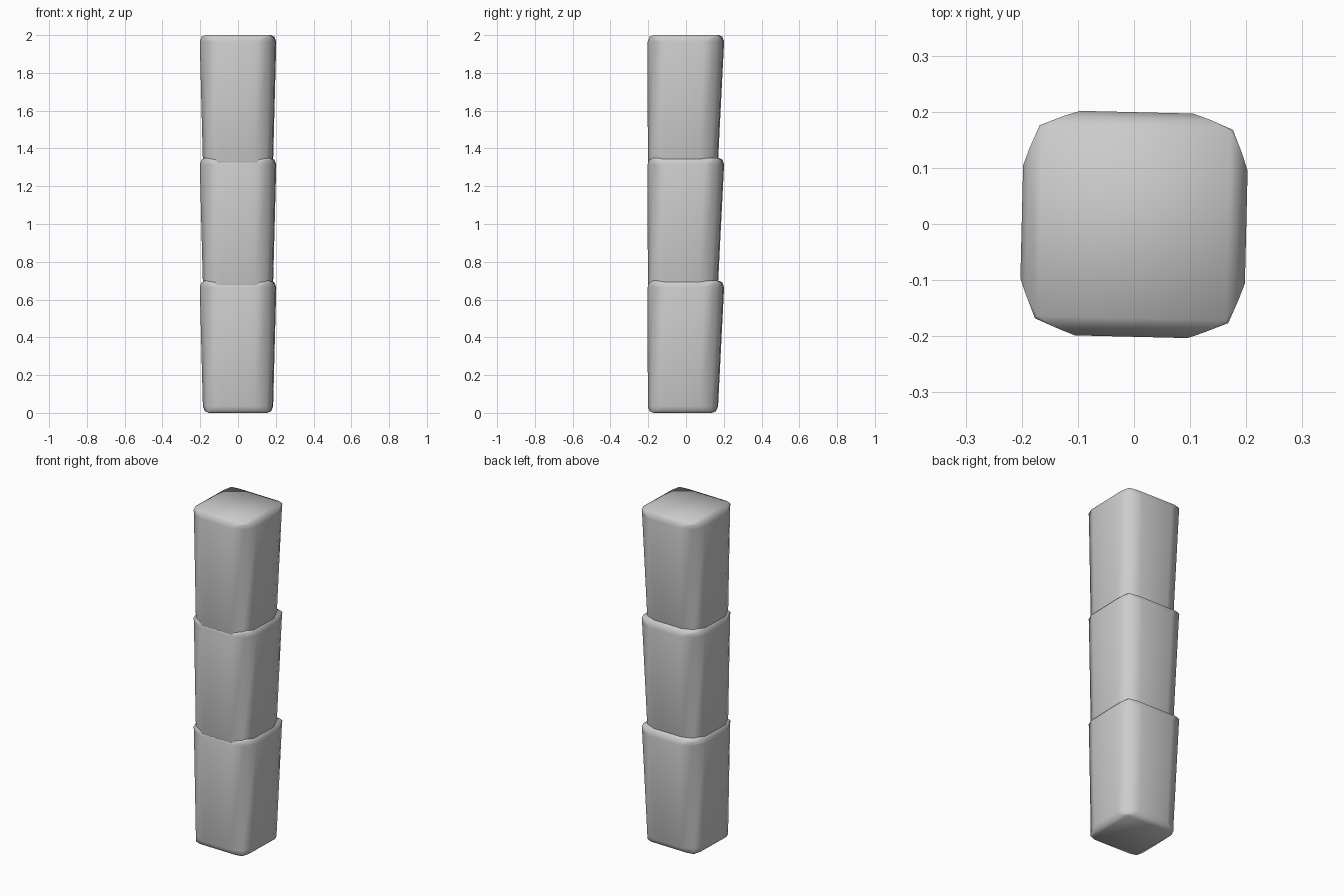
import bpy, bmesh
from math import radians, sin, cos, pi
from mathutils import Matrix, Vector

cube = bpy.data.objects.get("Cube")
if cube:
    bpy.data.objects.remove(cube, do_unlink=True)

# Single stone grey
grey = bpy.data.materials.new("stone_grey")
grey.use_nodes = True
colour = (0.6, 0.6, 0.6, 1)
grey.diffuse_color = colour
grey.node_tree.nodes["Principled BSDF"].inputs["Base Color"].default_value = colour

HEIGHT = 0.70
STEP = 0.65
BOTTOM_SCALE = 0.91


def ring(bm, half, radius, z):
    """Rounded square with three points per corner, narrowing towards the base."""
    t = z / HEIGHT
    scale = BOTTOM_SCALE + (1 - BOTTOM_SCALE) * t
    shift = -0.017 * (1 - t)
    spin = Matrix.Rotation(radians(-1.4), 3, 'Z')
    verts = []
    for corner in range(4):
        mid = pi / 4 + corner * pi / 2
        cx = (half - radius) * (1 if cos(mid) > 0 else -1)
        cy = (half - radius) * (1 if sin(mid) > 0 else -1)
        for a in ((-pi / 4, 0, pi / 4) if radius else (0,)):
            p = spin @ Vector((cx + radius * cos(mid + a), cy + radius * sin(mid + a), 0))
            verts.append(bm.verts.new((p.x * scale, p.y * scale + shift, z)))
    return verts


def segment(name, base):
    bm = bmesh.new()
    profile = [(0.19, 0.06, 0.009), (0.201, 0.1, 0.035),
               (0.201, 0.1, HEIGHT - 0.035), (0.19, 0.06, HEIGHT - 0.009)]
    bottom = ring(bm, 0.165, 0, 0)
    rings = [ring(bm, *p) for p in profile]
    top = ring(bm, 0.168, 0, HEIGHT)
    # Walls and rounded edges
    for lo, hi in zip(rings, rings[1:]):
        for i in range(12):
            j = (i + 1) % 12
            bm.faces.new((lo[i], lo[j], hi[j], hi[i]))
    # Caps, each corner fanning into one point
    for cap, edge in ((bottom, rings[0]), (top, rings[-1])):
        for c in range(4):
            i, n = c * 3, (c + 1) % 4
            bm.faces.new((edge[i], edge[i + 1], cap[c]))
            bm.faces.new((edge[i + 1], edge[i + 2], cap[c]))
            bm.faces.new((edge[i + 2], edge[(i + 3) % 12], cap[n], cap[c]))
        bm.faces.new((cap[0], cap[1], cap[2]))
        bm.faces.new((cap[0], cap[2], cap[3]))
    bmesh.ops.recalc_face_normals(bm, faces=bm.faces)
    for f in bm.faces:
        f.smooth = True
    mesh = bpy.data.meshes.new(name)
    bm.to_mesh(mesh)
    bm.free()
    mesh.materials.append(grey)
    obj = bpy.data.objects.new(name, mesh)
    obj.location.z = base
    bpy.context.collection.objects.link(obj)


# Three tapered blocks, each sunk slightly into the one below
for k, part in enumerate(("lower", "middle", "upper")):
    segment(part + "_block", k * STEP)
